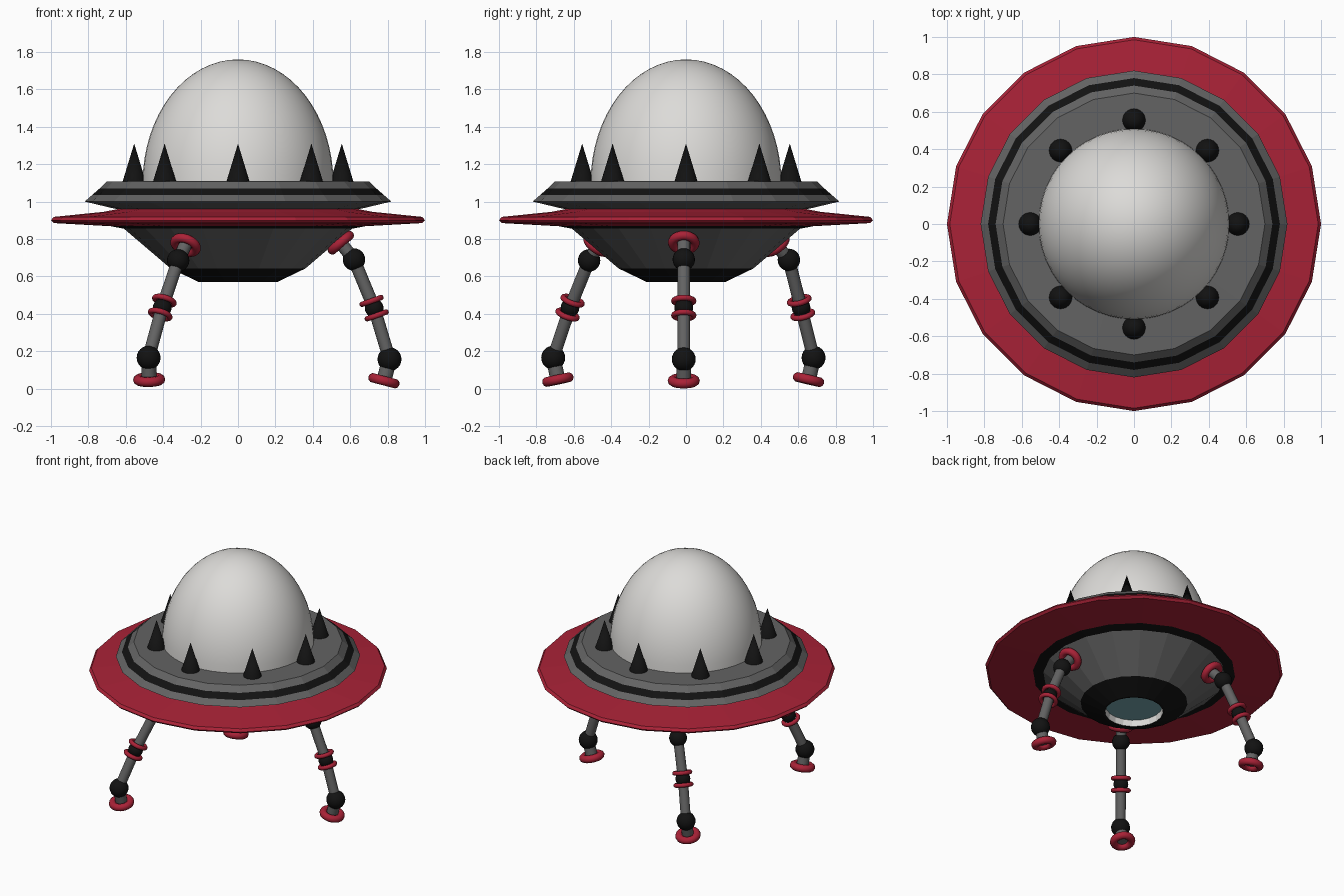
import bpy, bmesh, math
from mathutils import Vector

if "Cube" in bpy.data.objects:
    bpy.data.objects.remove(bpy.data.objects["Cube"])


def material(name, rgb):
    m = bpy.data.materials.new(name)
    m.diffuse_color = (*rgb, 1)
    m.use_nodes = True
    m.node_tree.nodes["Principled BSDF"].inputs["Base Color"].default_value = m.diffuse_color
    return m


GREY = material("grey metal", (0.125, 0.125, 0.125))
BLACK = material("black", (0.006, 0.006, 0.006))
RED = material("red", (0.40, 0.016, 0.038))
PALE = material("pale dome", (0.72, 0.71, 0.69))
TEAL = material("teal light", (0.19, 0.40, 0.44))


def lathe(name, profile, sides, mats, bands):
    """Spin an (r, z) profile; bands gives the material index of each segment."""
    bm = bmesh.new()
    rings = []
    for r, z in profile:
        if r == 0:
            rings.append([bm.verts.new((0, 0, z))] * sides)
        else:
            rings.append([bm.verts.new((r * math.cos(2 * math.pi * i / sides),
                                        r * math.sin(2 * math.pi * i / sides), z))
                          for i in range(sides)])
    for k, band in enumerate(bands):
        a, b = rings[k], rings[k + 1]
        for i in range(sides):
            j = (i + 1) % sides
            corners = list(dict.fromkeys((a[i], a[j], b[j], b[i])))
            bm.faces.new(corners).material_index = band
    bmesh.ops.recalc_face_normals(bm, faces=bm.faces)
    me = bpy.data.meshes.new(name)
    bm.to_mesh(me)
    bm.free()
    for m in mats:
        me.materials.append(m)
    ob = bpy.data.objects.new(name, me)
    bpy.context.collection.objects.link(ob)
    return ob


def finish(name, mat, axis=None, smooth=True):
    ob = bpy.context.object
    ob.name = name
    ob.data.materials.append(mat)
    if axis is not None:
        ob.rotation_euler = axis.to_track_quat('Z', 'Y').to_euler()
    if smooth:
        bpy.ops.object.shade_smooth_by_angle(angle=math.radians(40))
    return ob


def rod(name, a, b, r, mat):
    bpy.ops.mesh.primitive_cylinder_add(vertices=16, radius=r, depth=(b - a).length,
                                        location=(a + b) / 2)
    finish(name, mat, b - a)


def ring(name, p, axis, major, minor):
    bpy.ops.mesh.primitive_torus_add(major_segments=24, minor_segments=10, major_radius=major,
                                     minor_radius=minor, location=p)
    finish(name, RED, axis)


def ball(name, p, r):
    bpy.ops.mesh.primitive_uv_sphere_add(segments=20, ring_count=12, radius=r, location=p)
    finish(name, BLACK)


# saucer: recessed light, black nose, hull, red brim, upper deck with black stripe
lathe("saucer_body",
      [(0, 0.615), (0.19, 0.615), (0.195, 0.57), (0.21, 0.57), (0.36, 0.642), (0.61, 0.855),
       (0.68, 0.868), (0.985, 0.885), (1.0, 0.90), (0.985, 0.918), (0.72, 0.945), (0.64, 0.96),
       (0.66, 0.962), (0.82, 1.0), (0.78, 1.035), (0.74, 1.07), (0.70, 1.108), (0, 1.112)],
      20, [GREY, BLACK, RED, PALE, TEAL],
      [4, 3, 1, 1, 0, 1, 2, 2, 2, 2, 2, 0, 0, 0, 1, 0, 0])

# dome: upper half of a tall ellipsoid
N = 16
dome = lathe("dome", [(0.51 * math.cos(t), 1.10 + 0.66 * math.sin(t)) if i < N else (0, 1.76)
                      for i in range(N + 1) for t in [math.pi / 2 * i / N]],
             48, [PALE], [0] * N)
for p in dome.data.polygons:
    p.use_smooth = True

# spikes around the dome
for i in range(8):
    a = i * math.pi / 4
    bpy.ops.mesh.primitive_cone_add(vertices=24, radius1=0.064, depth=0.21,
                                    location=(0.555 * math.cos(a), 0.555 * math.sin(a), 1.205))
    finish(f"spike_{i + 1}", BLACK)

# legs: hip, knee, middle, ankle, foot positions
LEGS = {
    "right_leg": [(0.55, -0.012, 0.78), (0.62, -0.012, 0.69), (0.728, -0.012, 0.43),
                  (0.81, -0.012, 0.157), (0.78, -0.012, 0.042)],
    "front_left_leg": [(-0.28, -0.475, 0.767), (-0.32, -0.518, 0.685), (-0.405, -0.62, 0.433),
                       (-0.478, -0.71, 0.165), (-0.475, -0.685, 0.048)],
    "back_left_leg": [(-0.28, 0.48, 0.767), (-0.32, 0.55, 0.688), (-0.405, 0.615, 0.433),
                      (-0.478, 0.682, 0.165), (-0.475, 0.655, 0.048)],
}
for name, pts in LEGS.items():
    hip, knee, mid, ankle, foot = map(Vector, pts)
    out = Vector((hip.x, hip.y, 0)).normalized()
    normal = out * 0.646 + Vector((0, 0, -0.763))
    ring(name + "_hip_ring", hip, normal, 0.06, 0.025)
    rod(name + "_hip_rod", hip - normal * 0.05, knee, 0.035, GREY)
    ball(name + "_knee", knee, 0.06)
    d = (ankle - knee).normalized()
    rod(name + "_upper_rod", knee, mid, 0.034, GREY)
    rod(name + "_lower_rod", mid, ankle, 0.034, GREY)
    ball(name + "_middle_joint", mid, 0.05)
    for side, s in (("upper", -1), ("lower", 1)):
        ring(f"{name}_{side}_ring", mid + d * 0.041 * s, d, 0.053, 0.015)
    ball(name + "_ankle", ankle, 0.064)
    rod(name + "_foot_rod", ankle, foot, 0.04, GREY)
    ring(name + "_foot_ring", foot, foot - ankle, 0.06, 0.026)
